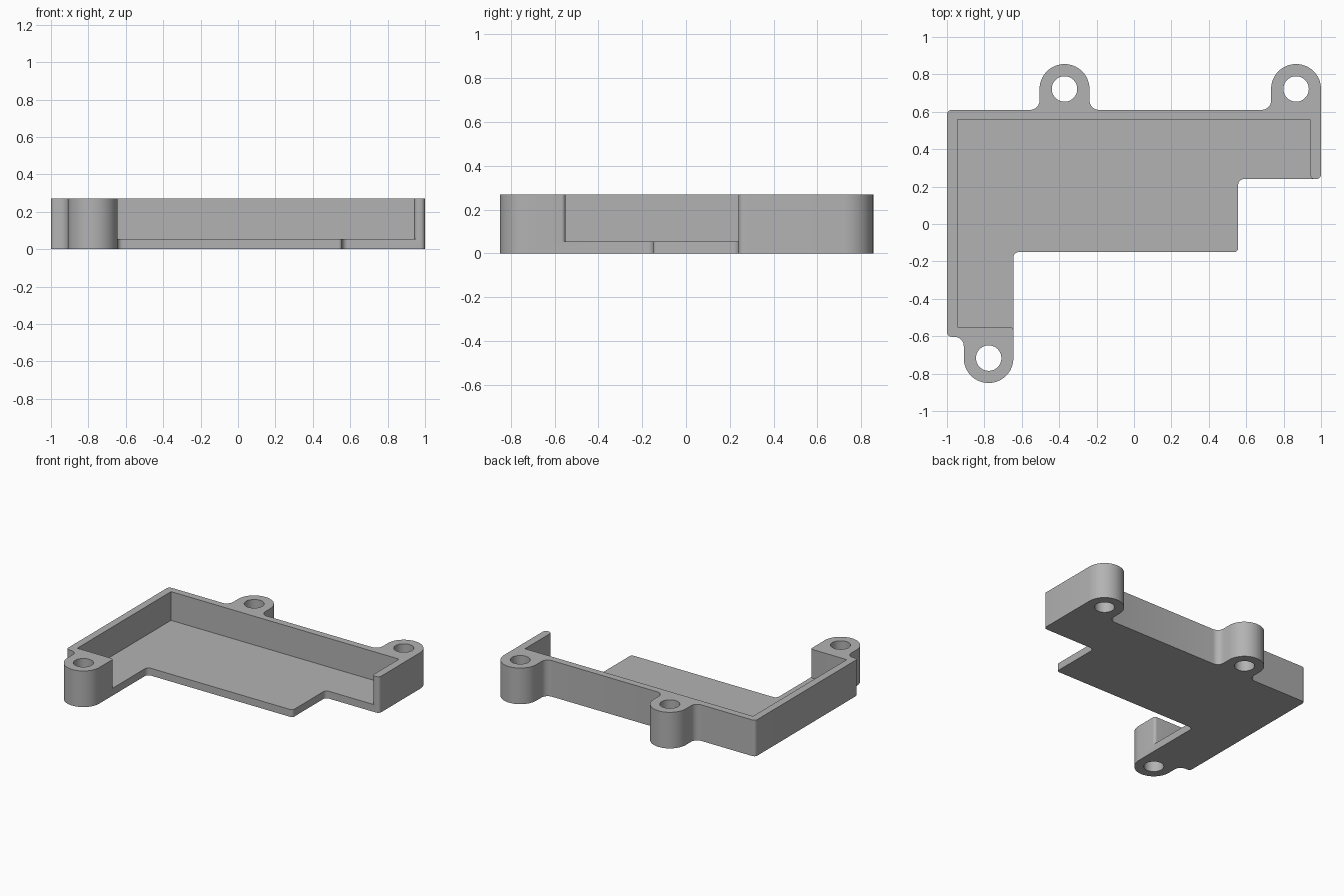
import bpy, bmesh, math
from mathutils import Vector

if "Cube" in bpy.data.objects:
    bpy.data.objects.remove(bpy.data.objects["Cube"])

HEIGHT, FLOOR = 0.27, 0.055
EAR_R, HOLE_R = 0.133, 0.068

grey = bpy.data.materials.new("light_grey")
grey.diffuse_color = (0.45, 0.45, 0.45, 1)
grey.use_nodes = True
grey.node_tree.nodes["Principled BSDF"].inputs["Base Color"].default_value = grey.diffuse_color


def rounded(points):
    """Replace each (x, y, radius) right-angle corner by an arc."""
    out = []
    for i, (x, y, r) in enumerate(points):
        p = Vector((x, y))
        if r == 0:
            out.append(p)
            continue
        a = (Vector(points[i - 1][:2]) - p).normalized()
        b = (Vector(points[(i + 1) % len(points)][:2]) - p).normalized()
        centre = p + (a + b) * r
        steps = 16 if r > 0.1 else 6
        for k in range(steps + 1):
            t = math.pi / 2 * k / steps
            out.append(centre - b * r * math.cos(t) - a * r * math.sin(t))
    return out


def prism(name, outline, z0, z1):
    bm = bmesh.new()
    face = bm.faces.new([bm.verts.new((p.x, p.y, z0)) for p in outline])
    top = bmesh.ops.extrude_face_region(bm, geom=[face])["geom"]
    bmesh.ops.translate(bm, vec=(0, 0, z1 - z0),
                        verts=[v for v in top if isinstance(v, bmesh.types.BMVert)])
    bmesh.ops.recalc_face_normals(bm, faces=bm.faces)
    mesh = bpy.data.meshes.new(name)
    bm.to_mesh(mesh)
    bm.free()
    mesh.materials.append(grey)
    obj = bpy.data.objects.new(name, mesh)
    bpy.context.collection.objects.link(obj)
    return obj


def cut(target, cutter):
    cutter.hide_render = True
    mod = target.modifiers.new("cut", 'BOOLEAN')
    mod.operation, mod.solver, mod.object = 'DIFFERENCE', 'EXACT', cutter
    bpy.context.view_layer.objects.active = target
    bpy.ops.object.modifier_apply(modifier=mod.name)
    bpy.data.objects.remove(cutter)


# Outer body with its three mounting ears
body = prism("bracket_tray", rounded([
    (-1, -0.603, 0.025), (-0.91, -0.603, 0.05),
    (-0.91, -0.85, EAR_R - 0.001), (-0.645, -0.85, EAR_R - 0.001),
    (-0.645, -0.15, 0.03), (0.557, -0.15, 0.02),
    (0.557, 0.24, 0.03), (1, 0.24, 0.025),
    (1, 0.855, EAR_R), (0.733, 0.855, EAR_R),
    (0.733, 0.61, 0.05), (-0.238, 0.61, 0.05),
    (-0.238, 0.855, EAR_R), (-0.505, 0.855, EAR_R),
    (-0.505, 0.61, 0.05), (-1, 0.61, 0.025)]), 0, HEIGHT)

# Pocket above the floor, open to the front with rounded wall ends
cut(body, prism("pocket_cutter", rounded([
    (-0.945, -0.55, 0), (-0.6445, -0.55, 0.02), (-0.6445, -0.6, 0),
    (-0.5, -0.6, 0), (-0.5, -0.3, 0), (1.1, -0.3, 0), (1.1, 0.2395, 0),
    (0.942, 0.2395, 0.025), (0.942, 0.558, 0), (-0.945, 0.558, 0)]), FLOOR, 0.5))

# Screw holes
for x, y in [(-0.777, -0.717), (-0.3715, 0.722), (0.8665, 0.722)]:
    ring = [Vector((x + HOLE_R * math.cos(k * math.tau / 48),
                    y + HOLE_R * math.sin(k * math.tau / 48))) for k in range(48)]
    cut(body, prism("hole_cutter", ring, -0.1, 0.5))

# Smooth the round corners, keep real edges sharp
body.select_set(True)
bpy.context.view_layer.objects.active = body
bpy.ops.object.shade_smooth_by_angle(angle=math.radians(30))
